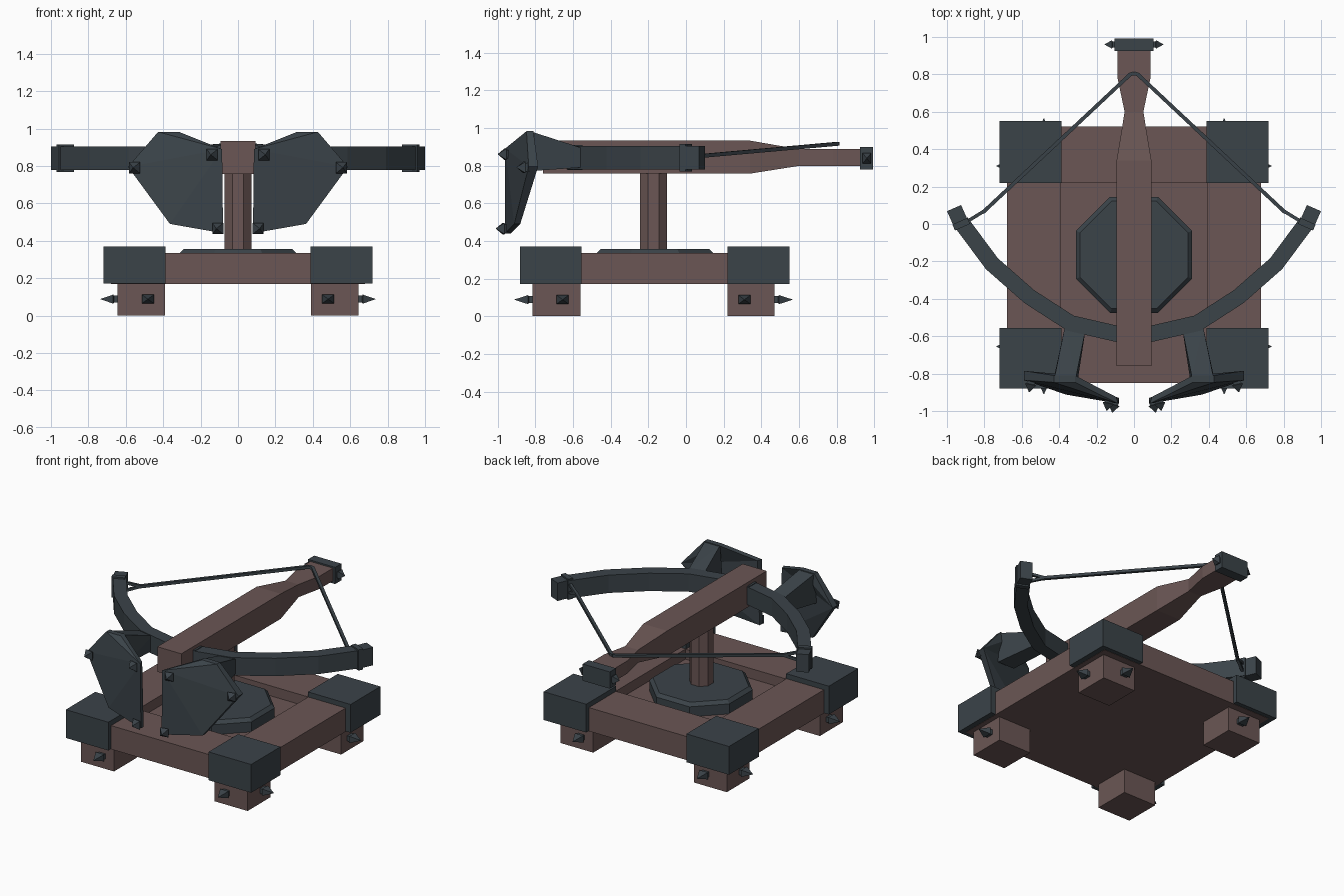
import bpy, bmesh, math
from mathutils import Vector, Matrix

if "Cube" in bpy.data.objects:
    bpy.data.objects.remove(bpy.data.objects["Cube"])


def material(name, rgb):
    m = bpy.data.materials.new(name)
    m.diffuse_color = (*rgb, 1)
    m.use_nodes = True
    m.node_tree.nodes["Principled BSDF"].inputs["Base Color"].default_value = m.diffuse_color
    return m


WOOD = material("brown wood", (0.147, 0.094, 0.090))
IRON = material("dark iron", (0.043, 0.056, 0.066))


def finish(name, bm, mat):
    bmesh.ops.recalc_face_normals(bm, faces=bm.faces)
    me = bpy.data.meshes.new(name)
    bm.to_mesh(me)
    bm.free()
    me.materials.append(mat)
    ob = bpy.data.objects.new(name, me)
    bpy.context.collection.objects.link(ob)
    return ob


def loft(name, rings, mat):
    """Skin a list of equal-sized point rings and cap both ends."""
    bm = bmesh.new()
    vs = [[bm.verts.new(p) for p in r] for r in rings]
    n = len(vs[0])
    for a, b in zip(vs, vs[1:]):
        for i in range(n):
            bm.faces.new((a[i], a[(i + 1) % n], b[(i + 1) % n], b[i]))
    bm.faces.new(vs[0])
    bm.faces.new(vs[-1])
    return finish(name, bm, mat)


def box(name, x, y, z, mat):
    ring = lambda k: [(x[0], y[0], k), (x[1], y[0], k), (x[1], y[1], k), (x[0], y[1], k)]
    return loft(name, [ring(z[0]), ring(z[1])], mat)


def octagon(name, cy, levels, mat):
    """Stacked octagon rings: levels are (apothem, z)."""
    rings = []
    for r, z in levels:
        R = r / math.cos(math.pi / 8)
        rings.append([(R * math.cos((i + .5) * math.pi / 4),
                       cy + R * math.sin((i + .5) * math.pi / 4), z) for i in range(8)])
    return loft(name, rings, mat)


def ribbon(name, path, w, h, mat):
    """Rectangular bar swept along a path, always upright."""
    P = [Vector(p) for p in path]
    rings = []
    for i, p in enumerate(P):
        d = [(P[j + 1] - P[j]).to_2d().normalized()
             for j in (i - 1, i) if 0 <= j < len(P) - 1]
        t = sum(d, Vector((0, 0))).normalized()
        n = Vector((-t.y, t.x, 0)) * (w / 2 / max(.6, t.dot(d[0])))
        u = Vector((0, 0, h / 2))
        rings.append([p - n - u, p + n - u, p + n + u, p - n + u])
    return loft(name, rings, mat)


def hull(name, pts, mat):
    bm = bmesh.new()
    for p in pts:
        bm.verts.new(p)
    bmesh.ops.convex_hull(bm, input=bm.verts)
    bmesh.ops.dissolve_limit(bm, angle_limit=.02, verts=bm.verts, edges=bm.edges)
    return finish(name, bm, mat)


def spike(name, pos, direction, length, w, h):
    """Four-sided iron spike on a small square collar."""
    rot = Vector(direction).to_track_quat('Z', 'Y').to_matrix().to_4x4()
    M = Matrix.Translation(pos) @ rot
    up = abs((rot @ Vector((1, 0, 0))).z) > .5
    a, b = (h / 2, w / 2) if up else (w / 2, h / 2)
    rings = [[M @ Vector((sx * a * k, sy * b * k, z)) for sx, sy in
              ((-1, -1), (1, -1), (1, 1), (-1, 1))]
             for k, z in ((.75, -.01), (.75, length * .2), (1, length * .25), (.04, length))]
    return loft(name, rings, IRON)


# Base frame with a sunken centre panel
for s in (-1, 1):
    box("base_side_beam", sorted((s * .39, s * .68)), (-.85, .52), (.17, .335), WOOD)
box("base_front_beam", (-.39, .39), (-.85, -.55), (.17, .335), WOOD)
box("base_back_beam", (-.39, .39), (.22, .52), (.17, .335), WOOD)
box("base_panel", (-.39, .39), (-.55, .22), (.17, .265), WOOD)

# Corner blocks, feet and foot spikes
for s in (-1, 1):
    X = lambda a, b: sorted((s * a, s * b))
    for end, yb, yf, yface, ys in (("front", (-.88, -.555), (-.815, -.56), -.815, -.655),
                                   ("back", (.22, .55), (.22, .47), .47, .31)):
        box(end + "_corner_block", X(.388, .718), yb, (.172, .37), IRON)
        box(end + "_foot", X(.39, .645), yf, (0, .18), WOOD)
        d = 1 if yface > 0 else -1
        spike(end + "_foot_spike", (s * .482, yface, .088), (0, d, 0), .095, .065, .048)
        spike(end + "_foot_side_spike", (s * .645, ys, .088), (s, 0, 0), .09, .065, .048)

# Turntable and pillar
octagon("turntable", -.165, [(.31, .26), (.31, .335), (.288, .357)], IRON)
octagon("pillar", -.172, [(.072, .34), (.072, .78)], WOOD)

# Stock with narrowed waist
stock = [(-.76, .093, .757, .932), (.34, .093, .757, .932), (.60, .05, .798, .887),
         (.78, .088, .798, .887), (.94, .088, .798, .887)]
loft("stock", [[(-w, y, a), (w, y, a), (w, y, b), (-w, y, b)] for y, w, a, b in stock], WOOD)
box("stock_end_cap", (-.105, .105), (.925, .993), (.78, .897), IRON)
box("bow_collar", (-.107, .107), (-.628, -.55), (.775, .908), IRON)

for s in (-1, 1):
    m = lambda pts: [(s * x, y, z) for x, y, z in pts]
    spike("end_cap_spike", (s * .105, .96, .838), (s, 0, 0), .052, .045, .055)

    # Bow arm and its tip
    arm = [(.05, -.597), (.34, -.53), (.56, -.388), (.76, -.212), (.925, .01)]
    ribbon("bow_arm", m([(x, y, .841) for x, y in arm]), .086, .125, IRON)
    ribbon("bow_tip", m([(.921, -.008, .841), (.962, .085, .841)]), .082, .125, IRON)
    ribbon("bow_band", m([(.917, -.017, .841), (.931, .015, .841)]), .088, .145, IRON)

    # String with forked end
    for z in (.80, .885):
        ribbon("string_fork", m([(.93, -.01, z), (.80, .07, .85)]), .018, .018, IRON)
    ribbon("bowstring", m([(.81, .06, .849), (.02, .80, .915), (0, .806, .915)]),
           .02, .02, IRON)

    # Shield: lower plate, folded upper plate, and bracket to the bow
    front = [(.085, -.96, .89), (.588, -.835, .795), (.364, -.912, .49), (.08, -.96, .44)]
    back = [(.095, -.925, .89), (.588, -.785, .795), (.364, -.88, .49), (.08, -.93, .44)]
    top_f = [(.315, -.847, .982), (.427, -.847, .982)]
    top_b = [(.315, -.81, .982), (.427, -.81, .982)]
    hull("shield_lower", m(front + back), IRON)
    hull("shield_upper", m(front[:2] + back[:2] + top_f + top_b), IRON)
    hull("shield_bracket", m([(.26, -.57, .79), (.37, -.55, .79), (.26, -.57, .892),
                              (.37, -.55, .892), (.30, -.83, .77), (.43, -.83, .77),
                              (.31, -.82, .98), (.425, -.82, .98)]), IRON)
    for x, y, z in ((.135, -.945, .86), (.105, -.955, .465), (.55, -.845, .79)):
        spike("shield_spike", (s * x, y, z), (s * .2, -1, 0), .055, .06, .06)
